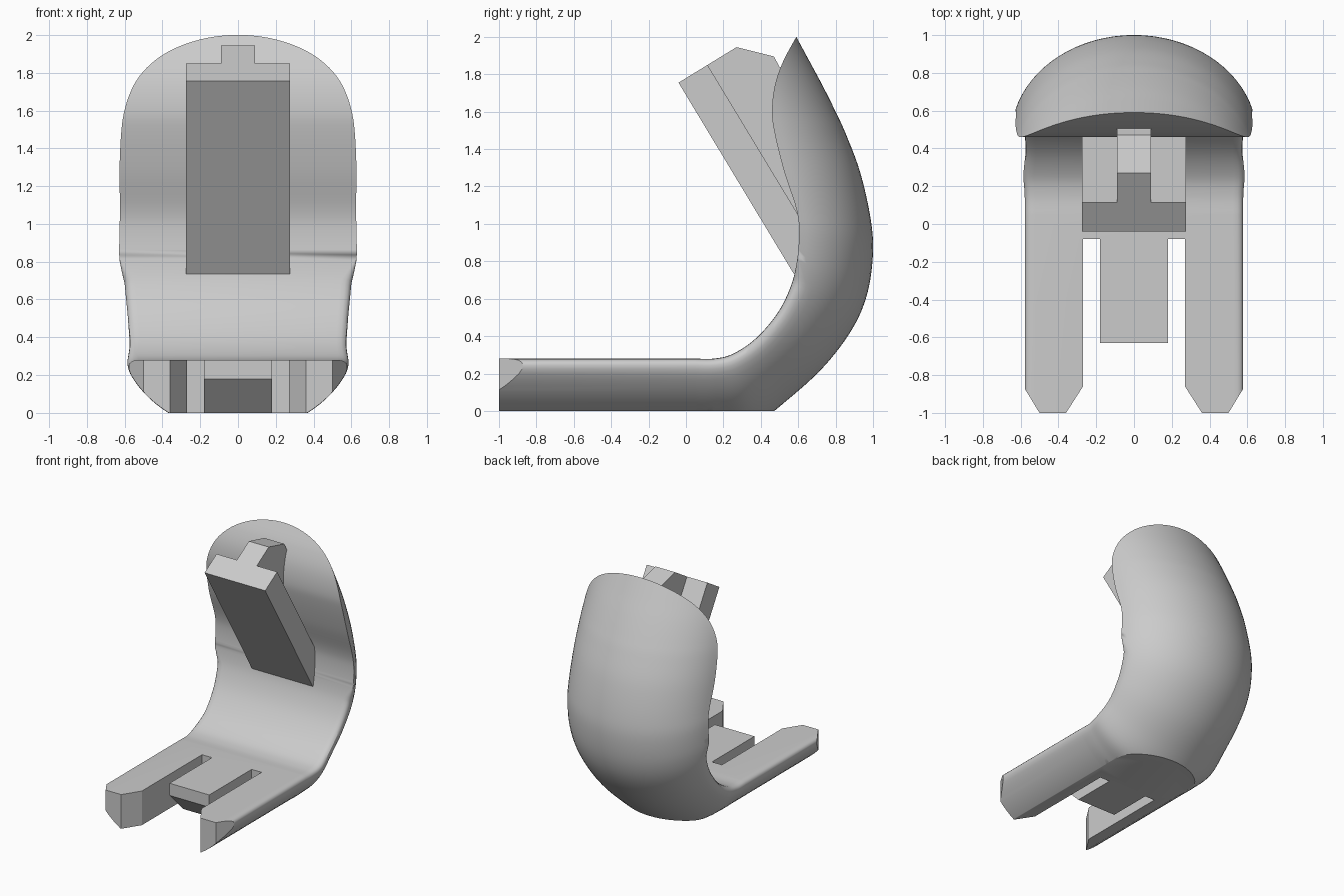
import bpy, bmesh, math
from mathutils import Vector

cube = bpy.data.objects.get("Cube")
if cube:
    bpy.data.objects.remove(cube, do_unlink=True)

grey = bpy.data.materials.new("light_grey")
grey.use_nodes = True
grey.diffuse_color = (0.6, 0.6, 0.6, 1)
grey.node_tree.nodes["Principled BSDF"].inputs["Base Color"].default_value = (0.6, 0.6, 0.6, 1)


def finish(name, bm):
    bmesh.ops.recalc_face_normals(bm, faces=bm.faces)
    mesh = bpy.data.meshes.new(name)
    bm.to_mesh(mesh)
    bm.free()
    mesh.materials.append(grey)
    obj = bpy.data.objects.new(name, mesh)
    bpy.context.collection.objects.link(obj)
    return obj


def prism(name, outline, place, low, high):
    """Extrude a 2D outline; place maps (a, b, depth) to a 3D point."""
    bm = bmesh.new()
    ends = [[bm.verts.new(place(a, b, d)) for a, b in outline] for d in (low, high)]
    for ring in ends:
        bm.faces.new(ring)
    n = len(outline)
    for i in range(n):
        j = (i + 1) % n
        bm.faces.new((ends[0][i], ends[0][j], ends[1][j], ends[1][i]))
    return finish(name, bm)


def from_top(a, b, d):
    return (a, b, d)


def from_side(a, b, d):
    return (d, a, b)


def catmull(p0, p1, p2, p3, t):
    return 0.5 * (2 * p1 + (p2 - p0) * t + (2 * p0 - 5 * p1 + 4 * p2 - p3) * t * t
                  + (3 * p1 - p0 - 3 * p2 + p3) * t ** 3)


# Side profile stations: inner y, inner z, outer y, outer z
PROFILE = [Vector(p) for p in (
    (.05, .28, .05, -.1), (.15, .28, .18, -.1), (.25, .305, .36, -.075),
    (.37, .385, .55, .065), (.48, .51, .74, .24), (.55, .64, .89, .44),
    (.59, .78, .97, .63), (.605, .95, 1, .85), (.59, 1.08, .985, 1.04),
    (.525, 1.28, .93, 1.28), (.475, 1.48, .855, 1.48), (.46, 1.6, .8, 1.6),
    (.475, 1.74, .73, 1.74), (.52, 1.87, .66, 1.87), (.59, 2, .59, 2))]
DEPTH, ARC, FILLET, STEPS = 0.55, 16, 6, 6


def section(station):
    """Rounded-back cross-section with a flat inner side."""
    inner = Vector((0, station[0], station[1]))
    outer = Vector((0, station[2], station[3]))
    thick = (outer - inner).length
    out = (outer - inner).normalized() if thick > 1e-5 else Vector((0, 1, 0))
    blend = min(max((station[1] - 0.3) / 0.5, 0), 1)
    width = 0.635 + 0.015 * blend
    fillet = 0.08 * min(max((0.82 - station[1]) / 0.12, 0), 1)

    def angle(t):
        return math.acos(max(-1, min(1, 1 - (thick - t) / DEPTH)))

    end = angle(fillet)
    half = []
    for i in range(ARC + 1):
        a = end * i / ARC
        half.append((width * math.sin(a), thick - DEPTH * (1 - math.cos(a))))
    start = Vector(half[-1])
    corner = Vector((width * math.sin(angle(0)), 0))
    stop = corner - Vector((fillet, 0))
    for i in range(1, FILLET + 1):
        t = i / FILLET
        half.append(tuple(start * (1 - t) ** 2 + corner * 2 * t * (1 - t) + stop * t * t))
    ring = half + [(-x, t) for x, t in reversed(half[1:])]
    return [inner + out * t + Vector((x, 0, 0)) for x, t in ring]


# Sample the stations, with finer steps toward the tip
stations = [Vector((-1, .28, -1, -.1))]
last = len(PROFILE) - 1
for i in range(last):
    p = [PROFILE[min(max(i + k, 0), last)] for k in (-1, 0, 1, 2)]
    count = STEPS * 4 if i == last - 1 else STEPS
    for s in range(count):
        t = s / count
        if i == last - 1:
            t = 1 - (1 - t) ** 2
        stations.append(catmull(*p, t))
stations.append(PROFILE[-1])

# Curved body
bm = bmesh.new()
rings = [[bm.verts.new(c) for c in section(s)] for s in stations]
n = len(rings[0])
for a, b in zip(rings, rings[1:]):
    for i in range(n):
        j = (i + 1) % n
        bm.faces.new((a[i], a[j], b[j], b[i]))
bm.faces.new(rings[0])
bmesh.ops.remove_doubles(bm, verts=bm.verts, dist=1e-4)
# Flat underside
bmesh.ops.bisect_plane(bm, geom=bm.verts[:] + bm.edges[:] + bm.faces[:], dist=1e-5,
                       plane_co=(0, 0, 0), plane_no=(0, 0, 1), clear_inner=True)
bmesh.ops.holes_fill(bm, edges=[e for e in bm.edges if e.is_boundary], sides=0)
body = finish("curved_body", bm)

# Gap between the prongs, leaving a central tongue
gap_half = [(.18, -.63), (.18, -.08), (.27, -.08), (.27, -.86), (.424, -1.1)]
gap = gap_half + [(-x, y) for x, y in reversed(gap_half)]
cutters = [prism("gap_cutter", gap, from_top, -.2, .5)]
# Outer bevels of the prong tips
for side in (-1, 1):
    tip = [(side * x, y) for x, y in ((.44, -1.1), (.646, -.76), (.8, -1.1))]
    cutters.append(prism("tip_cutter", tip, from_top, -.2, .5))
# Sloped underside of the tongue
slope = [(-.7, .25), (-.43, -.02), (-.7, -.1)]
cutters.append(prism("tongue_cutter", slope, from_side, -.22, .22))

bpy.context.view_layer.objects.active = body
for cutter in cutters:
    cutter.hide_render = True
    mod = body.modifiers.new("cut", "BOOLEAN")
    mod.operation, mod.solver, mod.object = "DIFFERENCE", "EXACT", cutter
    bpy.ops.object.modifier_apply(modifier=mod.name)
    bpy.data.objects.remove(cutter, do_unlink=True)

for obj in bpy.context.selected_objects:
    obj.select_set(False)
body.select_set(True)
bpy.ops.object.shade_smooth_by_angle(angle=math.radians(30))

# Slanted pad and the web that joins it to the body
prism("slanted_pad", [(-.04, 1.755), (.115, 1.85), (.605, 1.04), (.66, .95), (.66, .735), (.575, .735)],
      from_side, -.275, .275)
prism("pad_web", [(.115, 1.85), (.27, 1.945), (.47, 1.895), (.5, 1.84), (.58, 1.75), (.66, 1), (.605, 1.03)],
      from_side, -.09, .09)
